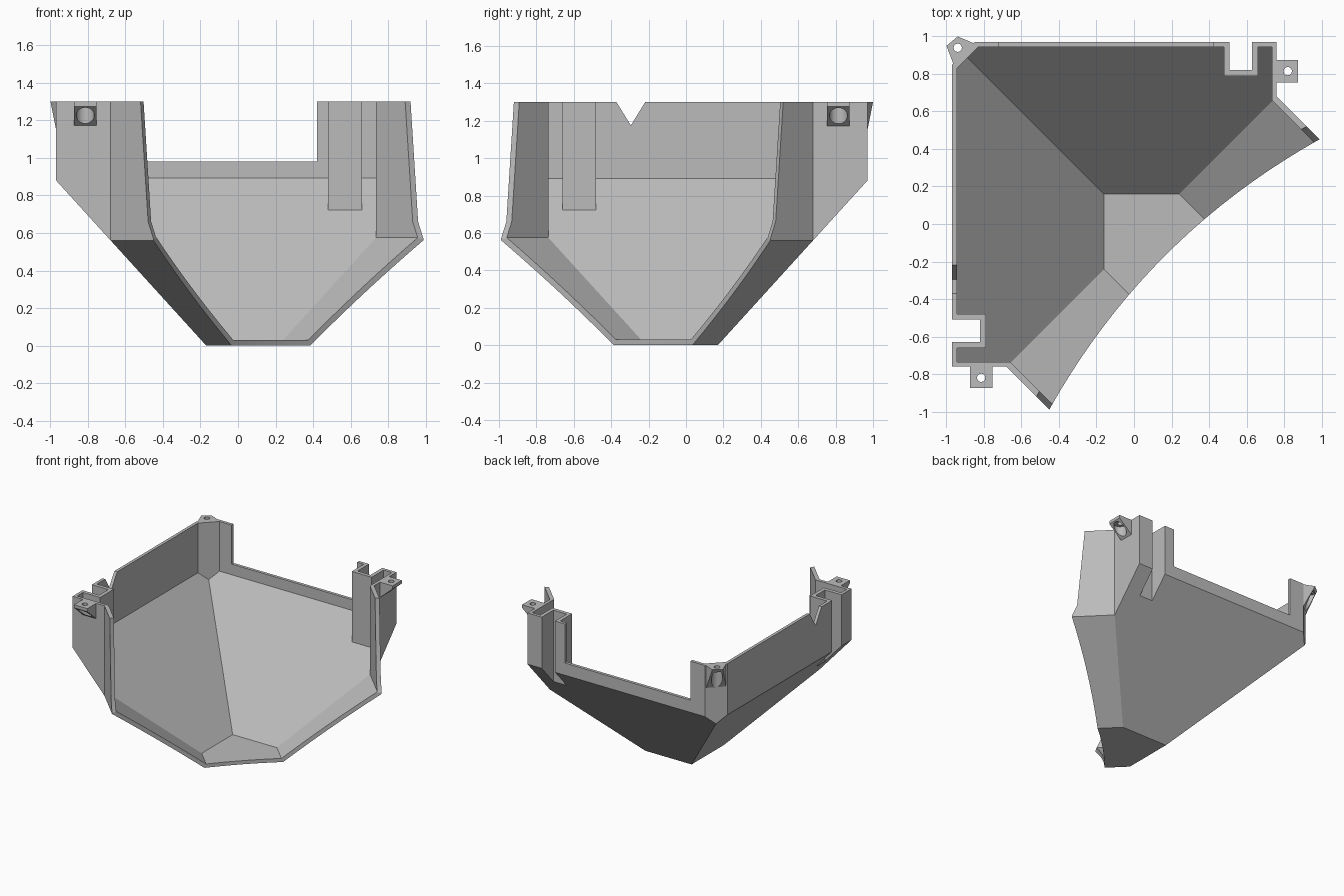
import bpy, bmesh, math
from mathutils import Vector, Matrix

cube = bpy.data.objects.get("Cube")
if cube:
    bpy.data.objects.remove(cube, do_unlink=True)

TOP = 1.3
grey = bpy.data.materials.new("plain_grey")
grey.use_nodes = True
colour = (0.5, 0.5, 0.5, 1)
grey.diffuse_color = colour
grey.node_tree.nodes["Principled BSDF"].inputs["Base Color"].default_value = colour


def finish(name, bm):
    bmesh.ops.recalc_face_normals(bm, faces=bm.faces[:])
    mesh = bpy.data.meshes.new(name)
    bm.to_mesh(mesh)
    bm.free()
    mesh.materials.append(grey)
    obj = bpy.data.objects.new(name, mesh)
    bpy.context.collection.objects.link(obj)
    return obj


def combine(target, tool, operation):
    mod = target.modifiers.new("cut", 'BOOLEAN')
    mod.operation, mod.solver, mod.object = operation, 'EXACT', tool
    bpy.context.view_layer.objects.active = target
    bpy.ops.object.modifier_apply(modifier=mod.name)
    bpy.data.objects.remove(tool, do_unlink=True)


def mirror(points):
    """Reflect across the diagonal that runs through the corner."""
    return [(-p[1], -p[0], *p[2:]) for p in points]


def loft(name, rings):
    bm = bmesh.new()
    loops = [[bm.verts.new(p) for p in ring] for ring in rings]
    n = len(loops[0])
    for a, b in zip(loops, loops[1:]):
        for i in range(n):
            j = (i + 1) % n
            bm.faces.new((a[i], a[j], b[j], b[i]))
    bm.faces.new(loops[0])
    bm.faces.new(loops[-1])
    return finish(name, bm)


def hull(name, points):
    bm = bmesh.new()
    for p in points:
        bm.verts.new(p)
    out = bmesh.ops.convex_hull(bm, input=bm.verts[:])
    bmesh.ops.dissolve_limit(bm, angle_limit=0.01, verts=bm.verts[:], edges=bm.edges[:])
    return finish(name, bm)


def box(name, xs, ys, zs):
    return hull(name, [(x, y, z) for x in xs for y in ys for z in zs])


def bore(x, y, radius, low, high):
    bm = bmesh.new()
    bmesh.ops.create_cone(bm, cap_ends=True, segments=24, radius1=radius, radius2=radius,
                          depth=high - low,
                          matrix=Matrix.Translation((x, y, (low + high) / 2)))
    return finish("bore", bm)


def basin(name, half_plan, lift, top):
    """Plan prism, trimmed underneath by the floor and four slopes."""
    plan = half_plan + mirror(half_plan)[::-1]
    solid = loft(name, [[(x, y, z) for x, y in plan] for z in (-0.2, top)])
    bm = bmesh.new()
    bmesh.ops.create_cube(bm, size=5)
    planes = [((0, 0, 0.75 * lift), (0, 0, 1)),
              ((-0.17, 0, lift), (1.1, 0, 1)), ((0, 0.17, lift), (0, -1.1, 1)),
              ((0.42, 0, lift), (-0.55, -0.55, 1)), ((-0.42, 0, lift), (0.55, 0.55, 1))]
    for co, no in planes:
        cut = bmesh.ops.bisect_plane(bm, geom=bm.verts[:] + bm.edges[:] + bm.faces[:],
                                     plane_co=co, plane_no=Vector(no).normalized(),
                                     clear_inner=True)
        edges = [e for e in cut["geom_cut"] if isinstance(e, bmesh.types.BMEdge)]
        bmesh.ops.holes_fill(bm, edges=edges, sides=0)
    combine(solid, finish("slopes", bm), 'INTERSECT')
    return solid


# Hollow corner shell with a channel in each wall
outer = [(-0.85, 0.97), (0.51, 0.97), (0.51, 0.82), (0.63, 0.82), (0.63, 0.97),
         (0.76, 0.97), (0.76, 0.68), (1.3, 0.14)]
inner = [(-0.83, 0.945), (0.48, 0.945), (0.48, 0.79), (0.66, 0.79), (0.66, 0.945),
         (0.735, 0.945), (0.735, 0.66), (1.5, -0.105)]
shell = basin("corner_shell", outer, 0, TOP)
combine(shell, basin("hollow", inner, 0.04, TOP + 0.3), 'DIFFERENCE')

# Curved open edge, leaning back above the floor
rings = []
for z, lean in ((-0.3, 0), (0.57, 0), (0.66, 0.04), (1.5, 0.115)):
    uv = [(0.2365 + 0.1385 * v * v - lean, v) for v in (i / 10 for i in range(-16, 17))]
    uv += [(3, 1.6), (3, -1.6)]
    s = math.sqrt(0.5)
    rings.append([((u + v) * s, (v - u) * s, z) for u, v in uv])
combine(shell, loft("opening", rings), 'DIFFERENCE')

# Lowered back wall and V notch in the side wall
combine(shell, box("wall_gap", (-0.72, 0.42), (0.9, 1.1), (0.98, 1.5)), 'DIFFERENCE')
notch = [(x, y, z) for x in (-1.1, -0.9)
         for y, z in ((-0.295, 1.175), (-0.455, 1.435), (-0.135, 1.435))]
combine(shell, hull("v_notch", notch), 'DIFFERENCE')

# Screw lugs: one on each end wall, one at the corner
lug = [(x, y, z) for y in (0.755, 0.875)
       for x, z in ((0.745, TOP), (0.875, TOP), (0.875, 1.275), (0.745, 1.16))]
corner = [(-0.96, 0.845, TOP), (-1.0, 0.95, TOP), (-0.94, 1.0, TOP), (-0.845, 0.96, TOP),
          (-0.96, 0.85, 1.1), (-0.85, 0.96, 1.1)]
for points in (lug, mirror(lug), corner):
    combine(shell, hull("lug", points), 'UNION')
for x, y, radius in ((0.82, 0.815, 0.048), (-0.815, -0.82, 0.048), (-0.94, 0.94, 0.042)):
    combine(shell, bore(x, y, radius, 1.0, 1.272), 'DIFFERENCE')
    combine(shell, bore(x, y, 0.022, 1.2, 1.4), 'DIFFERENCE')

bpy.ops.object.select_all(action='DESELECT')
shell.select_set(True)
bpy.context.view_layer.objects.active = shell
bpy.ops.object.shade_smooth_by_angle(angle=math.radians(20))
